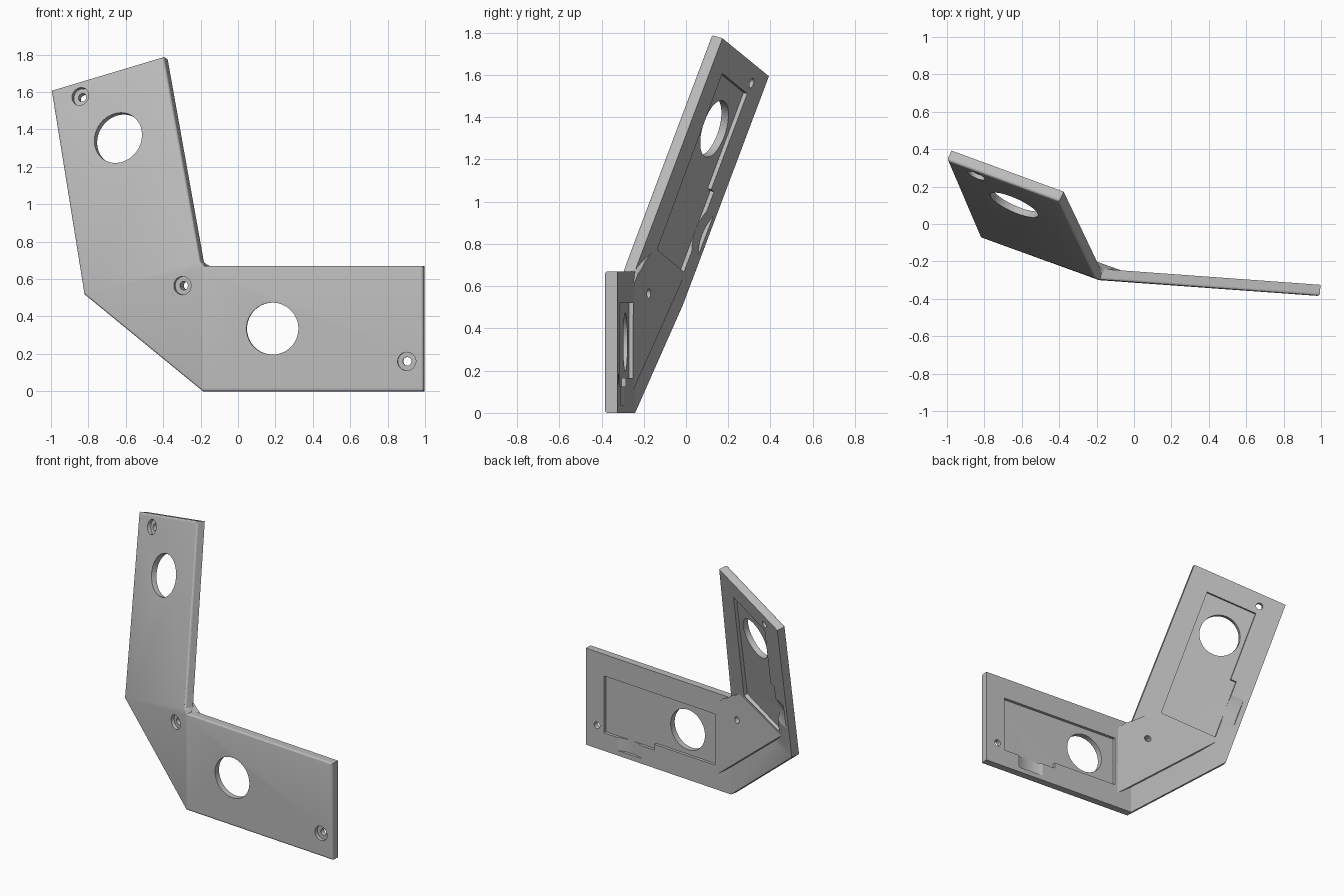
import bpy, bmesh, math
from mathutils import Vector as V

if "Cube" in bpy.data.objects:
    bpy.data.objects.remove(bpy.data.objects["Cube"])

T = 0.06  # plate thickness
grey = bpy.data.materials.new("plain grey")
grey.diffuse_color = (0.5, 0.5, 0.5, 1)
grey.use_nodes = True
grey.node_tree.nodes["Principled BSDF"].inputs["Base Color"].default_value = grey.diffuse_color


def make_object(name, bm):
    bmesh.ops.recalc_face_normals(bm, faces=bm.faces)
    me = bpy.data.meshes.new(name)
    bm.to_mesh(me)
    bm.free()
    me.materials.append(grey)
    ob = bpy.data.objects.new(name, me)
    bpy.context.collection.objects.link(ob)
    return ob


def prism(name, frame, pts, d0, d1):
    """Extrude a polygon given in the first two frame axes along the third."""
    o, a, b, c = frame
    bm = bmesh.new()
    lo, hi = [[bm.verts.new(o + a * p + b * q + c * d) for p, q in pts] for d in (d0, d1)]
    bm.faces.new(lo)
    bm.faces.new(hi)
    n = len(pts)
    for i in range(n):
        j = (i + 1) % n
        bm.faces.new((lo[i], lo[j], hi[j], hi[i]))
    return make_object(name, bm)


def circle(x, y, r, n=48):
    return [(x + r * math.cos(2 * math.pi * i / n), y + r * math.sin(2 * math.pi * i / n))
            for i in range(n)]


def apply_boolean(target, other, op):
    m = target.modifiers.new("bool", 'BOOLEAN')
    m.operation, m.solver, m.object = op, 'EXACT', other
    bpy.context.view_layer.objects.active = target
    bpy.ops.object.modifier_apply(modifier=m.name)
    bpy.data.objects.remove(other, do_unlink=True)


# Front corners: lower arm, fold, upper arm
a0, a1 = V((-.19, -.30, 0)), V((-.182, -.30, .67))
a2, a3 = V((.993, -.385, .67)), V((.993, -.385, 0))
p1, p2 = V((-1.0, .34, 1.61)), V((-.40, .12, 1.79))
p3, p4 = V((-.205, -.29, .70)), V((-.825, -.07, .52))
nA = (a3 - a0).cross(V((0, 0, 1))).normalized()
nH = V((0, 0, 1)).cross(p4 - a0).normalized()
if nH.y > 0:
    nH.negate()
nB = (p2 - p1).cross(p1 - p4).normalized()
if nB.y > 0:
    nB.negate()


def back(p, n1, n2):
    return p - (n1 + n2) * (T / (1 + n1.dot(n2)))


# Bent plate with a mitred back surface
bm = bmesh.new()
front = [a0, a3, a2, a1, p3, p2, p1, p4]
norms = [(nA, nH), (nA, nA), (nA, nA), (nA, nH), (nB, nH), (nB, nB), (nB, nB), (nB, nH)]
fv = [bm.verts.new(p) for p in front]
bv = [bm.verts.new(back(p, *n)) for p, n in zip(front, norms)]
for idx in ((0, 1, 2, 3), (0, 3, 7), (3, 4, 7), (4, 5, 6, 7)):
    bm.faces.new([fv[i] for i in idx])
    bm.faces.new([bv[i] for i in reversed(idx)])
for i in range(8):
    j = (i + 1) % 8
    bm.faces.new((fv[i], fv[j], bv[j], bv[i]))
bmesh.ops.recalc_face_normals(bm, faces=bm.faces)
# Softened front rim
rim = [bm.edges.get((fv[i], fv[(i + 1) % 8])) for i in range(8)]
bmesh.ops.bevel(bm, geom=rim, offset=.014, segments=3, profile=.5, affect='EDGES')
plate = make_object("bent_plate", bm)

# Raised corner reinforcement behind the fold
hs = (p4 - a0)
hs.z = 0
hub = (a0, hs.normalized(), V((0, 0, 1)), -nH)
pad = prism("corner_pad", hub,
            [(-.11, .10), (-.11, .55), (-.09, .61), (-.04, .655), (.01, .68),
             (.07, .72), (.15, .757), (.60, .65), (.585, .63)], .045, .09)
apply_boolean(plate, pad, 'UNION')


def arm_cuts(o, u, w, n, mirrored):
    """Cut one arm; s runs outwards along the arm, w across from the outer edge."""
    d = -n
    L = 1.18
    f = (o, u, w, d)

    def s(v):  # position along the arm, flipped on the mirrored arm
        return L - v if mirrored else v
    # Stepped rear pocket
    pts = [(.14, .165), (.63, .165), (.63, .125), (1.04, .125), (1.04, .52), (.14, .52)]
    apply_boolean(plate, prism("pocket", f, [(s(a), b) for a, b in pts], T - .02, T + .02),
                  'DIFFERENCE')
    # Shallow round finger groove
    groove = [(a, b) for a, b in circle(s(.83), T + .24, .26, 96)]
    apply_boolean(plate, prism("groove", (o, u, d, w), groove, .035, .14), 'DIFFERENCE')
    # Large round opening
    apply_boolean(plate, prism("opening", f, circle(s(.375), .335, .139, 64), -.05, .15),
                  'DIFFERENCE')
    screw_hole(f, 1.095, .16)


def screw_hole(f, x, y):
    apply_boolean(plate, prism("bore", f, circle(x, y, .023, 32), -.05, .2), 'DIFFERENCE')
    apply_boolean(plate, prism("counterbore", f, circle(x, y, .049, 32), -.05, .025), 'DIFFERENCE')


arm_cuts(a0, (a3 - a0).normalized(), V((0, 0, 1)), nA, False)
arm_cuts(p4, (p1 - p4).normalized(), (p2 - p1).normalized(), nB, True)
screw_hole(hub, .115, .565)

# Smooth the round surfaces, keep the edges sharp
bpy.ops.object.select_all(action='DESELECT')
plate.select_set(True)
bpy.context.view_layer.objects.active = plate
bpy.ops.object.shade_smooth_by_angle(angle=math.radians(14))
